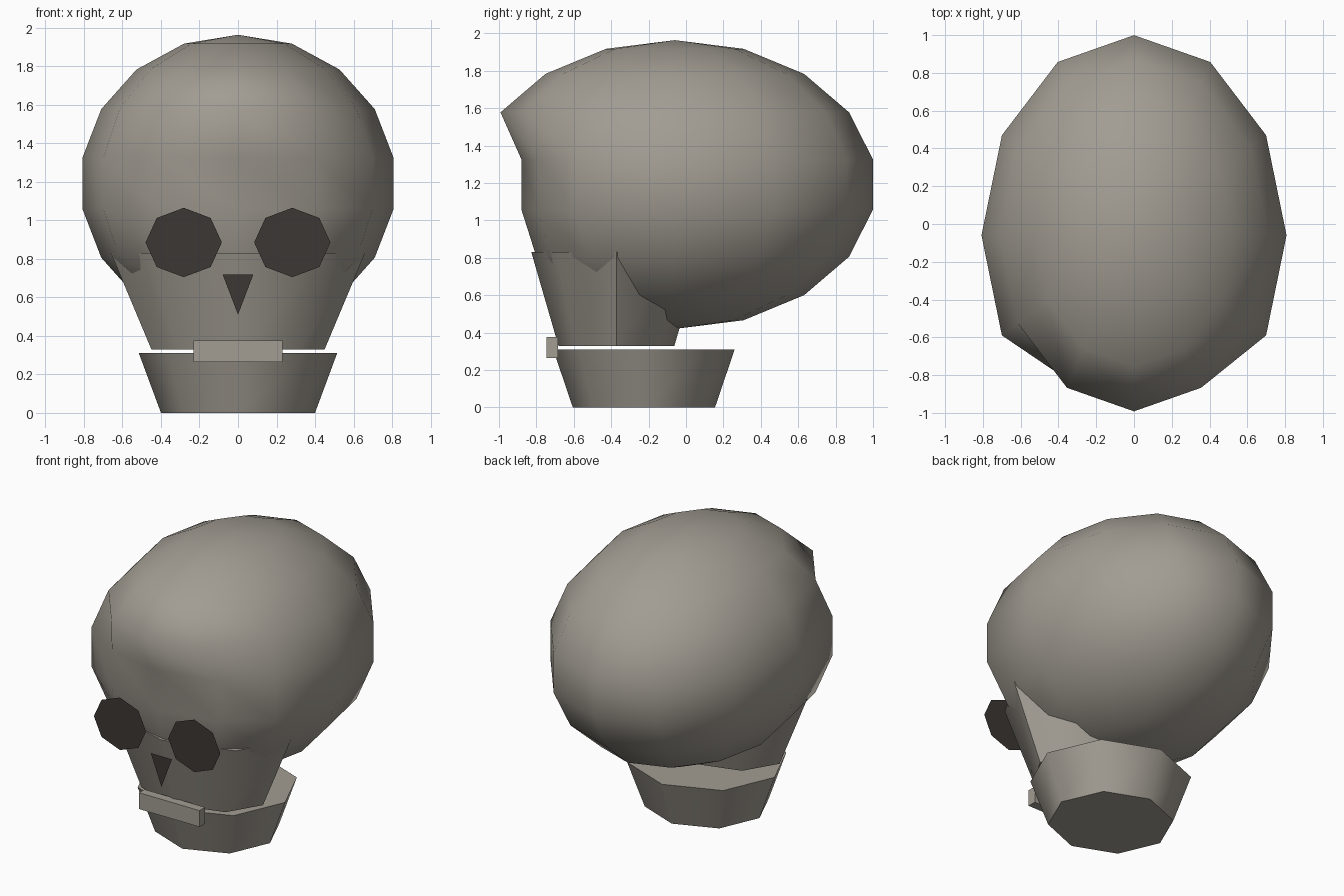
import bpy, bmesh, math
from mathutils import Matrix, Vector

if "Cube" in bpy.data.objects:
    bpy.data.objects.remove(bpy.data.objects["Cube"])


def material(name, rgb):
    m = bpy.data.materials.new(name)
    m.diffuse_color = (*rgb, 1)
    m.use_nodes = True
    m.node_tree.nodes["Principled BSDF"].inputs["Base Color"].default_value = m.diffuse_color
    return m


bone = material("bone", (0.36, 0.335, 0.29))
dark = material("dark", (0.045, 0.038, 0.034))


def finish(name, bm, mat, angle=None):
    bmesh.ops.recalc_face_normals(bm, faces=bm.faces)
    me = bpy.data.meshes.new(name)
    bm.to_mesh(me)
    bm.free()
    ob = bpy.data.objects.new(name, me)
    bpy.context.collection.objects.link(ob)
    me.materials.append(mat)
    if angle:
        bpy.ops.object.select_all(action='DESELECT')
        ob.select_set(True)
        bpy.context.view_layer.objects.active = ob
        bpy.ops.object.shade_smooth_by_angle(angle=math.radians(angle))
    return ob


def tapered_ring(name, y, low, high):
    """Closed eight-sided block between two (z, rx, ry) ellipses."""
    bm = bmesh.new()
    loops = [[bm.verts.new((rx * math.cos(i * math.pi / 4), y + ry * math.sin(i * math.pi / 4), z))
              for i in range(8)] for z, rx, ry in (low, high)]
    bm.faces.new(loops[0][::-1])
    bm.faces.new(loops[1])
    for i in range(8):
        j = (i + 1) % 8
        bm.faces.new((loops[0][i], loops[0][j], loops[1][j], loops[1][i]))
    return finish(name, bm, bone, 50)


def flat_shape(name, points, y):
    bm = bmesh.new()
    bm.faces.new([bm.verts.new((x, y, z)) for x, z in points])
    return finish(name, bm, dark)


# Cranium: stretched sphere with the face area pushed in below the brow
bm = bmesh.new()
bmesh.ops.create_uvsphere(bm, u_segments=12, v_segments=9, radius=1)
bmesh.ops.transform(bm, verts=bm.verts, matrix=Matrix.Translation((0, -0.06, 1.192))
                    @ Matrix.Diagonal((0.82, 1.076, 0.772, 1)))
for v in bm.verts:
    if v.co.y < -0.7 and 0.75 < v.co.z < 1.45:
        middle = abs(v.co.x) < 0.1
        if v.co.z > 0.95:
            v.co.y = -0.88 if middle else -0.79
        else:
            v.co.y = -0.80 if middle else -0.725
finish("cranium", bm, bone, 180)

# Upper face and lower jaw
tapered_ring("upper_face", -0.372, (0.33, 0.45, 0.31), (0.83, 0.66, 0.455))
tapered_ring("lower_jaw", -0.225, (0.0, 0.40, 0.38), (0.31, 0.515, 0.485))

# Teeth bar
bm = bmesh.new()
bmesh.ops.create_cube(bm, size=1)
bmesh.ops.transform(bm, verts=bm.verts, matrix=Matrix.Translation((0, -0.715, 0.32))
                    @ Matrix.Diagonal((0.46, 0.06, 0.112, 1)))
finish("teeth", bm, bone)

# Eye sockets and nose hole: flat dark shapes in front of the face
for side, label in ((-1, "left"), (1, "right")):
    ring = [(side * 0.282 + 0.198 * math.cos(i * math.pi / 4),
             0.885 + 0.18 * math.sin(i * math.pi / 4)) for i in range(8)]
    flat_shape("eye_socket_" + label, ring, -0.877)
flat_shape("nose_hole", [(-0.08, 0.72), (0, 0.51), (0.08, 0.72)], -0.83)
